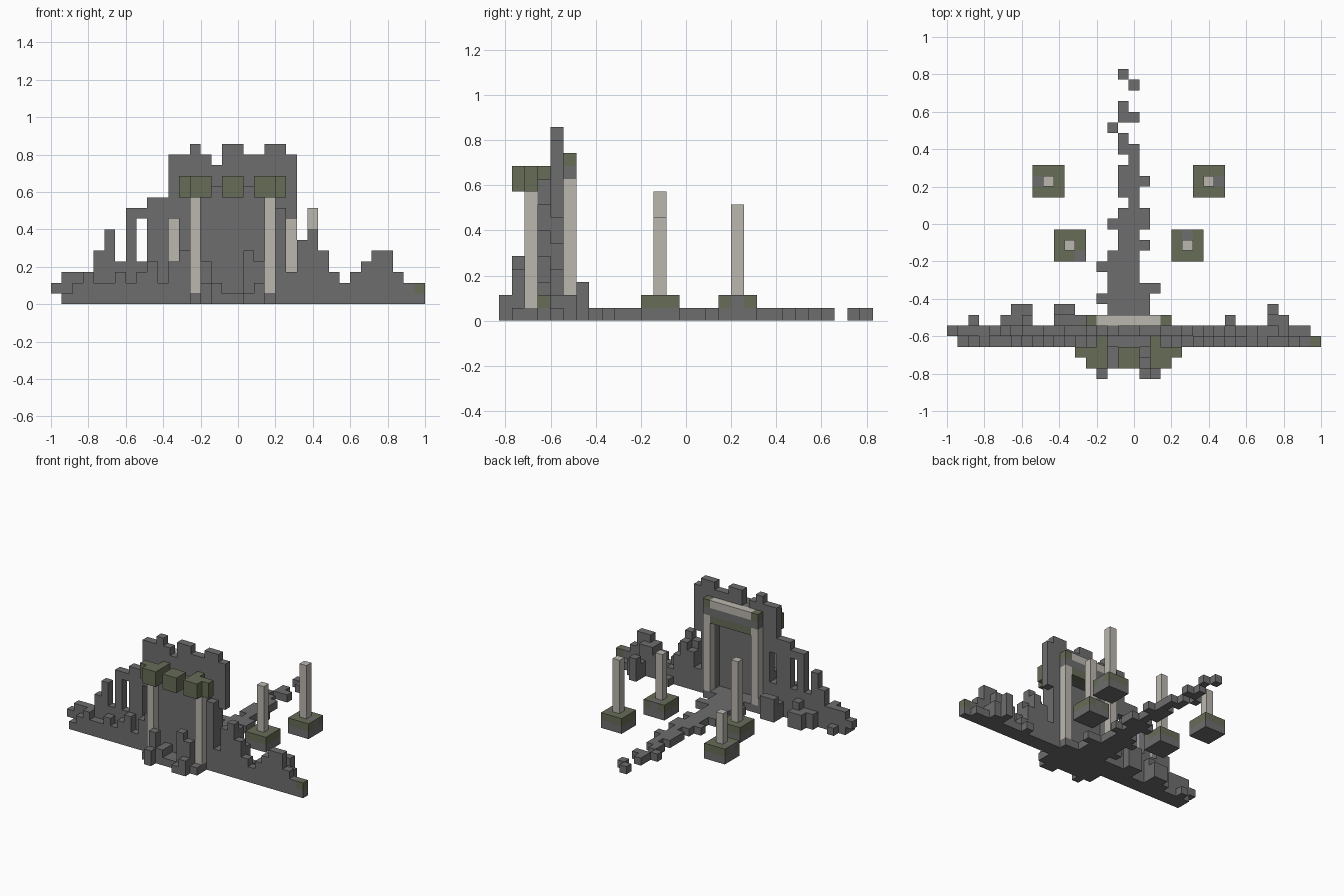
import bpy
import bmesh
from mathutils import Vector

old = bpy.data.objects.get("Cube")
if old:
    bpy.data.objects.remove(old, do_unlink=True)

UNIT = 2 / 35                              # edge of one block
ORIGIN = Vector((-1, -14.5 * UNIT, 0))
taken = set()                              # blocks already used by a part


def material(name, colour):
    mat = bpy.data.materials.new(name)
    mat.use_nodes = True
    mat.diffuse_color = (*colour, 1)
    mat.node_tree.nodes["Principled BSDF"].inputs["Base Color"].default_value = (*colour, 1)
    return mat


GREY = material("grey_stone", (0.155, 0.155, 0.155))
MOSS = material("mossy_stone", (0.135, 0.15, 0.095))
PALE = material("pale_stone", (0.50, 0.47, 0.43))

SIDES = [Vector(d) for d in ((1, 0, 0), (-1, 0, 0), (0, 1, 0), (0, -1, 0), (0, 0, 1), (0, 0, -1))]


def box(x, y, z, w=1, d=1, h=1):
    """Set of blocks filling a cuboid."""
    return {(x + i, y + j, z + k) for i in range(w) for j in range(d) for k in range(h)}


def profile(y, start, heights):
    """A one-block-thick wall whose column heights are base-16 letters."""
    cells = set()
    for i, ch in enumerate(heights):
        cells |= box(start + i, y, 0, h=int(ch, 16))
    return cells


def part(name, cells, mat, moss=()):
    """Skin a set of blocks with its outer faces only."""
    cells = set(cells) - taken
    taken.update(cells)
    bm = bmesh.new()
    for c in sorted(cells):
        for n in SIDES:
            if tuple(int(a + b) for a, b in zip(c, n)) in cells:
                continue
            u = Vector((n.y, n.z, n.x))
            v = n.cross(u)
            mid = Vector(c) + Vector((0.5, 0.5, 0.5)) + n / 2
            corners = [mid + (a * u + b * v) / 2 for a, b in ((-1, -1), (1, -1), (1, 1), (-1, 1))]
            face = bm.faces.new([bm.verts.new(ORIGIN + p * UNIT) for p in corners])
            face.material_index = int(c in moss)
    bmesh.ops.remove_doubles(bm, verts=bm.verts, dist=UNIT / 100)
    mesh = bpy.data.meshes.new(name)
    bm.to_mesh(mesh)
    bm.free()
    mesh.materials.append(mat)
    mesh.materials.append(MOSS)
    obj = bpy.data.objects.new(name, mesh)
    bpy.context.collection.objects.link(obj)
    return obj


# Gate pillars, front and back, with grey feet
for side, x in (("right", 13), ("left", 20)):
    part(f"front_pillar_{side}", box(x, 2, 1, h=9), PALE)
    part(f"back_pillar_{side}", box(x, 5, 1, h=10), PALE)
    part(f"back_cap_{side}", box(x, 5, 12), MOSS)

# Lintel across the back of the gate
part("back_lintel_top", box(14, 5, 12, w=6), PALE)
part("back_lintel", box(13, 5, 11, w=8), GREY)
part("back_lintel_underside", box(14, 5, 10, w=6), MOSS)

# Broken mossy canopy above the front pillars
canopy = box(12, 2, 10, w=3, h=2) | box(13, 1, 10, w=2, h=2)
canopy |= box(16, 1, 10, w=2, d=2, h=2)
canopy |= box(19, 2, 10, w=3, h=2) | box(19, 1, 10, w=2, h=2)
canopy |= box(14, 3, 11) | box(19, 3, 11)
part("front_canopy", canopy, MOSS)

# Main wall with ragged top, narrow windows and a recessed doorway
wall = profile(4, 1, "33357499aaeefedffeeffe")
wall |= profile(4, 23, "56421344211")
wall |= box(0, 4, 1)
for x, z in ((8, 4), (11, 4), (22, 3)):
    wall -= box(x, 4, z, h=8 - z)
wall -= box(14, 4, 1, w=6, h=9)
part("main_wall", wall, GREY)

# Front course of the wall, closing the doorway
part("door_infill", box(13, 3, 0, w=8, h=11), GREY)
course = profile(3, 1, "123223234245") | profile(3, 21, "936753234553") | box(33, 3, 0, w=2, h=2)
part("front_course", course, GREY, moss=box(34, 3, 1))

# Rubble in front of the gate
rubble = box(13, 2, 0, w=8) | box(13, 1, 0, w=8)
for x, y, h in ((14, 0, 2), (18, 0, 1), (19, 0, 2), (14, 1, 4), (15, 1, 2),
                (18, 1, 5), (19, 1, 4), (15, 2, 2), (18, 2, 3)):
    rubble |= box(x, y, 0, h=h)
part("front_rubble", rubble, GREY)

# Rubble behind the wall
rubble = set()
for x, y, w, h in ((2, 5, 1, 1), (5, 5, 2, 2), (7, 5, 1, 3), (6, 6, 2, 2), (10, 5, 3, 2),
                   (10, 6, 2, 3), (26, 5, 1, 1), (30, 5, 2, 2), (30, 6, 1, 3)):
    rubble |= box(x, y, 0, w=w, h=h)
part("back_rubble", rubble, GREY)

# Crumbling path, row by row: first block and width
path = box(13, 5, 0, w=8)
rows = ("15+4 14+5 15+5 15+3 14+4 15+3 16+3 16+2 15+4 16+3 17+1 16+2 16+3 "
        "16+2 17+1 16+2 16+1 15+1 16+2 16+1 0+0 17+1 16+1")
for y, row in enumerate(rows.split(), start=6):
    x, w = map(int, row.split("+"))
    path |= box(x, y, 0, w=w)
part("path", path, GREY)

# Free-standing columns on stepped plinths
for name, x, y, top, bare in (("far_right", 9, 18, 6, (-1, 0)), ("near_right", 11, 12, 10, (1, -1)),
                              ("near_left", 22, 12, 8, (0, 1)), ("far_left", 24, 18, 9, (1, 0))):
    part(f"column_{name}", box(x, y, 1, h=top - 1), PALE)
    upper = box(x - 1, y - 1, 1, w=3, d=3)
    plinth = upper | box(x - 1, y - 1, 0, w=3, d=3)
    part(f"plinth_{name}", plinth, GREY, moss=upper - box(x + bare[0], y + bare[1], 1))
